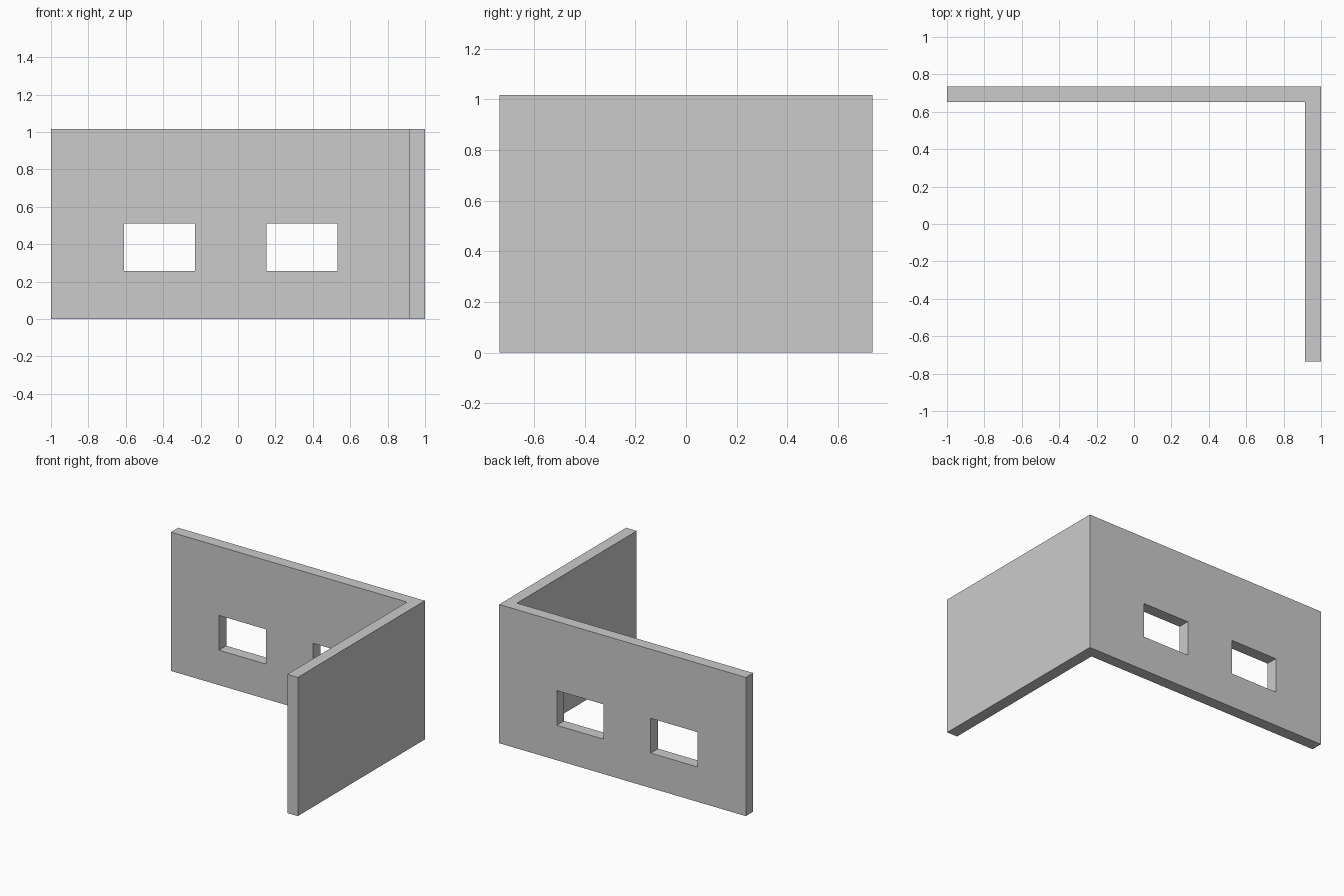
import bpy, bmesh

if "Cube" in bpy.data.objects:
    bpy.data.objects.remove(bpy.data.objects["Cube"])

HALF_X, HALF_Y = 1.0, 0.736
HEIGHT, THICK = 1.017, 0.085


def prism(name, outline, z0, z1):
    """Extrude a counter-clockwise xy outline from z0 up to z1."""
    bm = bmesh.new()
    face = bm.faces.new([bm.verts.new((x, y, z0)) for x, y in outline])
    top = bmesh.ops.extrude_face_region(bm, geom=[face], use_keep_orig=True)["geom"]
    bmesh.ops.translate(bm, vec=(0, 0, z1 - z0),
                        verts=[v for v in top if isinstance(v, bmesh.types.BMVert)])
    bmesh.ops.recalc_face_normals(bm, faces=bm.faces)
    mesh = bpy.data.meshes.new(name)
    bm.to_mesh(mesh)
    bm.free()
    obj = bpy.data.objects.new(name, mesh)
    bpy.context.collection.objects.link(obj)
    return obj


# L-shaped corner wall: long back run and right-hand side run
inner_x, inner_y = HALF_X - THICK, HALF_Y - THICK
wall = prism("corner_wall", [(-HALF_X, inner_y), (inner_x, inner_y),
                             (inner_x, -HALF_Y), (HALF_X, -HALF_Y),
                             (HALF_X, HALF_Y), (-HALF_X, HALF_Y)], 0, HEIGHT)

# Two window openings through the back run
for i, x0 in enumerate((-0.61, 0.152)):
    x1, y0, y1 = x0 + 0.381, inner_y - 0.1, HALF_Y + 0.1
    cutter = prism(f"window_cutter_{i + 1}",
                   [(x0, y0), (x1, y0), (x1, y1), (x0, y1)], 0.256, 0.511)
    cutter.hide_render = True
    cutter.hide_set(True)
    cut = wall.modifiers.new(f"window_{i + 1}", "BOOLEAN")
    cut.operation = "DIFFERENCE"
    cut.solver = "EXACT"
    cut.object = cutter
